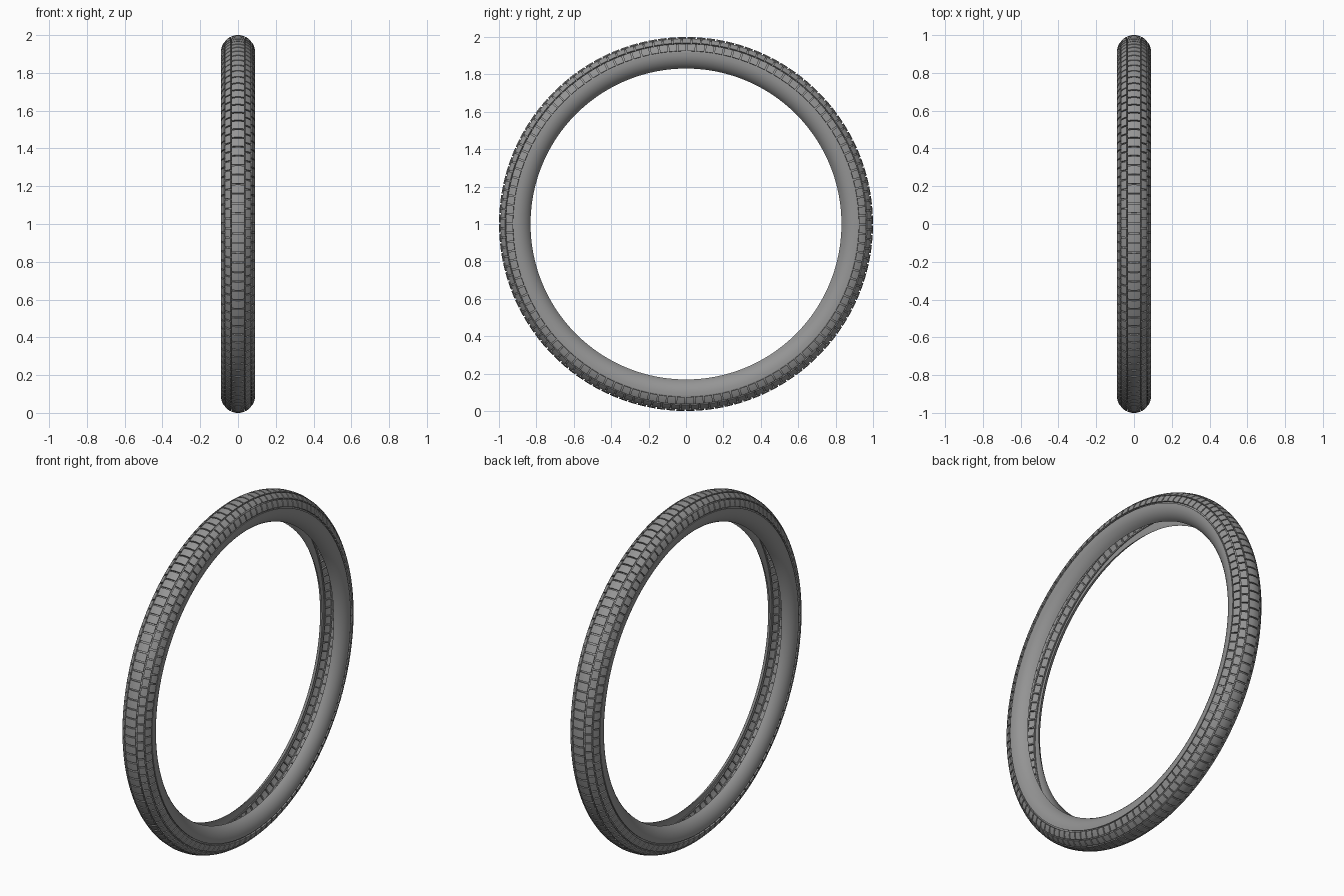
import bpy, bmesh
from math import sin, cos, radians, pi
from mathutils import Vector

if "Cube" in bpy.data.objects:
    bpy.data.objects.remove(bpy.data.objects["Cube"])

RING = 0.91       # radius of the tube's centre line
TREAD = 0.081     # tube radius under the tread
KNOB = 0.0095     # knob height
PERIODS = 120

rubber = bpy.data.materials.new("grey_rubber")
rubber.use_nodes = True
grey = (0.3, 0.3, 0.3, 1)
rubber.diffuse_color = grey
rubber.node_tree.nodes["Principled BSDF"].inputs["Base Color"].default_value = grey

# Half cross-section: angle from the crown, tube radius
half = [(7, TREAD), (22, TREAD), (26, TREAD), (38, TREAD), (50, TREAD),
        (54, TREAD), (67, TREAD), (80, TREAD), (85, TREAD)]
half += [(85 + 10 * i, 0.087) for i in range(8)]
section = [(-a, r) for a, r in reversed(half)] + half

# Each tread period is block, gap, block, gap
steps = []
for p in range(PERIODS):
    steps += [(p + f) * 2 * pi / PERIODS for f in (0, 0.36, 0.5, 0.86)]


def tube_point(phi, angle, radius):
    t = radians(angle)
    ring = RING + radius * cos(t)
    return Vector((radius * sin(t), ring * cos(phi), ring * sin(phi)))


def is_knob(step, angle):
    """Rows of blocks across the tread, each row shifted by half a period."""
    a = abs(angle)
    if a < 22 or 54 < a < 80:
        return step % 4 != 3
    return 26 < a < 50 and step % 4 != 1


# Open tyre casing as a lathed skin
bm = bmesh.new()
rows = [[bm.verts.new(tube_point(phi, a, r)) for a, r in section] for phi in steps]
knobs = []
for i, row in enumerate(rows):
    nxt = rows[(i + 1) % len(rows)]
    for j in range(len(section) - 1):
        face = bm.faces.new((row[j], row[j + 1], nxt[j + 1], nxt[j]))
        if is_knob(i, (section[j][0] + section[j + 1][0]) / 2):
            knobs.append(face)

# Tread knobs pushed out of the skin
out = bmesh.ops.extrude_face_region(bm, geom=knobs)
for v in (g for g in out["geom"] if isinstance(g, bmesh.types.BMVert)):
    centre = Vector((0, v.co.y, v.co.z)).normalized() * RING
    v.co += (v.co - centre).normalized() * KNOB
bmesh.ops.delete(bm, geom=[f for f in knobs if f.is_valid], context='FACES_ONLY')
bmesh.ops.recalc_face_normals(bm, faces=bm.faces)

# Make sure the skin faces outwards at the crown
crown = max(bm.faces, key=lambda f: f.calc_center_median().z)
if crown.normal.z < 0:
    bmesh.ops.reverse_faces(bm, faces=bm.faces)
bmesh.ops.translate(bm, verts=bm.verts, vec=(0, 0, 1))

mesh = bpy.data.meshes.new("tyre")
bm.to_mesh(mesh)
bm.free()
mesh.materials.append(rubber)
tyre = bpy.data.objects.new("tyre", mesh)
bpy.context.collection.objects.link(tyre)
bpy.context.view_layer.objects.active = tyre
tyre.select_set(True)
bpy.ops.object.shade_smooth_by_angle(angle=radians(30))
